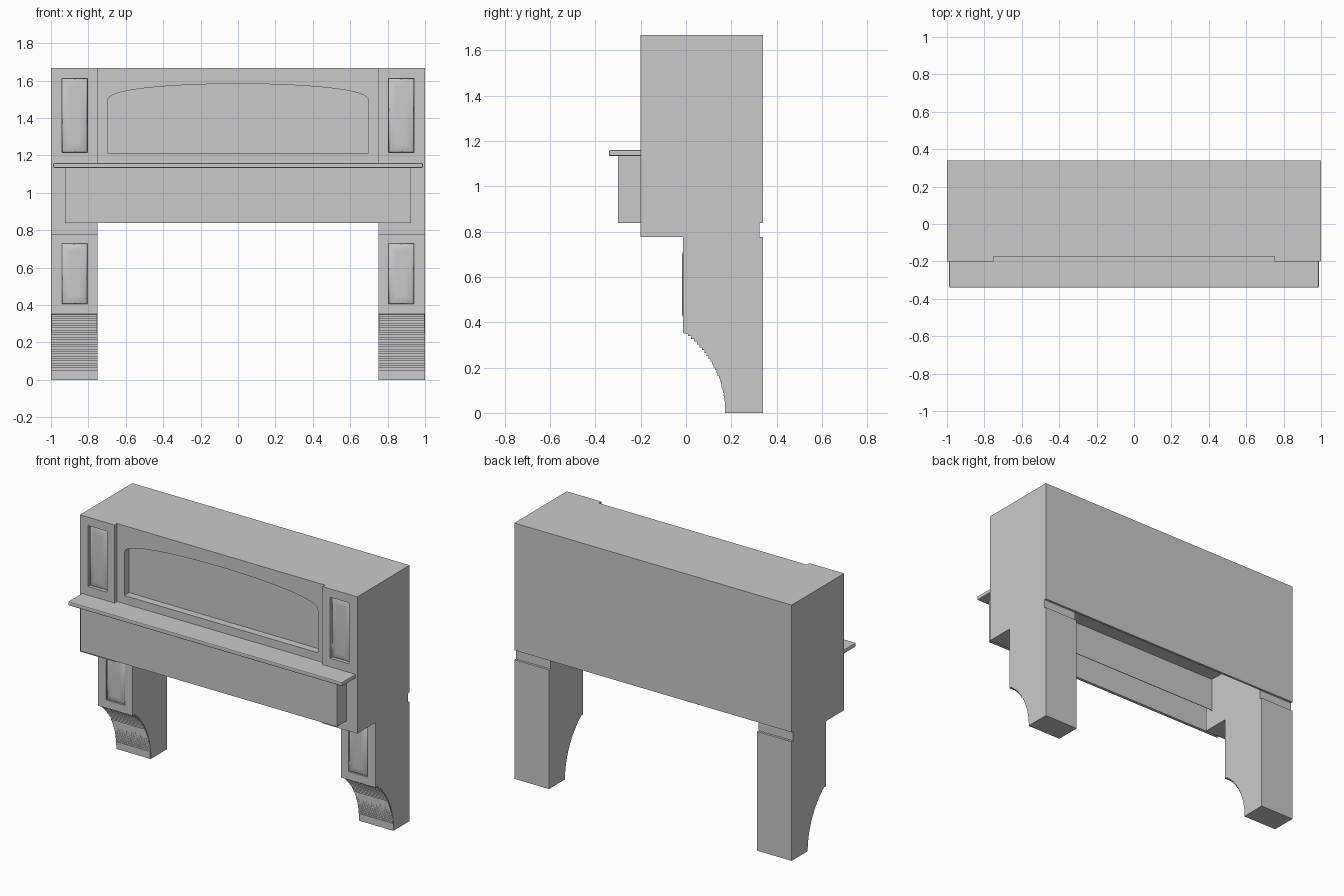
import bpy, bmesh
from math import sin, cos, asin, pi, sqrt

cube = bpy.data.objects.get("Cube")
if cube:
    bpy.data.objects.remove(cube)

grey = bpy.data.materials.new("painted_grey")
grey.use_nodes = True
grey.diffuse_color = (0.59, 0.59, 0.59, 1)
grey.node_tree.nodes["Principled BSDF"].inputs["Base Color"].default_value = (0.59, 0.59, 0.59, 1)


def finish(name, bm):
    bmesh.ops.recalc_face_normals(bm, faces=bm.faces)
    mesh = bpy.data.meshes.new(name)
    bm.to_mesh(mesh)
    bm.free()
    mesh.materials.append(grey)
    obj = bpy.data.objects.new(name, mesh)
    bpy.context.collection.objects.link(obj)
    return obj


def prism(name, outline, axis, a, b):
    """Extrude a 2D outline: axis 'x' takes (y, z) points, axis 'y' takes (x, z)."""
    bm = bmesh.new()
    place = (lambda p, t: (t, p[0], p[1])) if axis == "x" else (lambda p, t: (p[0], t, p[1]))
    face = bm.faces.new([bm.verts.new(place(p, a)) for p in outline])
    moved = bmesh.ops.extrude_face_region(bm, geom=[face])["geom"]
    shift = (b - a, 0, 0) if axis == "x" else (0, b - a, 0)
    bmesh.ops.translate(bm, vec=shift, verts=[g for g in moved if isinstance(g, bmesh.types.BMVert)])
    # The extrusion of a lone face can drop the starting cap
    bmesh.ops.holes_fill(bm, edges=[e for e in bm.edges if e.is_boundary])
    return finish(name, bm)


def box(name, x, y, z):
    x0, x1 = sorted(x)
    return prism(name, [(x0, z[0]), (x1, z[0]), (x1, z[1]), (x0, z[1])], "y", y[0], y[1])


def cut(obj, cutter):
    cutter.hide_render = True
    mod = obj.modifiers.new("recess", "BOOLEAN")
    mod.operation = "DIFFERENCE"
    mod.solver = "EXACT"
    mod.object = cutter
    bpy.context.view_layer.objects.active = obj
    bpy.ops.object.modifier_apply(modifier=mod.name)
    bpy.data.objects.remove(cutter)


def pillow_panel(name, x, z, back, front):
    """Smoothly swelling field panel, built from shrinking rings."""
    bm = bmesh.new()
    x0, x1 = sorted(x)
    rings = []
    for i in range(6):
        t = i / 5
        m = 0.04 * t
        y = back + (front - back) * sin(t * pi / 2)
        rings.append([bm.verts.new(p) for p in (
            (x0 + m, y, z[0] + m), (x1 - m, y, z[0] + m),
            (x1 - m, y, z[1] - m), (x0 + m, y, z[1] - m))])
    bm.faces.new(rings[0])
    bm.faces.new(rings[-1])
    for low, high in zip(rings, rings[1:]):
        for i in range(4):
            j = (i + 1) % 4
            bm.faces.new((low[i], low[j], high[j], high[i]))
    obj = finish(name, bm)
    obj.data.shade_smooth()
    return obj


# Leg side profile with a concave foot
cy, r, foot = -0.279, 0.454, 0.352
top_angle = asin(foot / r)
upper = [(0.34, 0), (0.34, 0.776), (-0.013, 0.776), (-0.013, foot)]
smooth_leg = upper + [(cy + r * cos(top_angle * (1 - i / 24)), r * sin(top_angle * (1 - i / 24)))
                      for i in range(25)]

# The same profile with upright reeds parted by narrow slits
steps, slit = 24, 0.003
reeded_leg = list(upper)
rise = (foot - 0.05) / steps
for i in range(steps + 1):
    z = foot - i * rise
    y = cy + sqrt(r * r - z * z)
    floor = z - rise if i < steps else 0
    reeded_leg += [(y, z - slit), (y, floor)]
    if i < steps:
        next_y = cy + sqrt(r * r - floor * floor)
        inner = max(y, next_y) + 0.008
        reeded_leg += [(inner, floor), (inner, floor - slit)]

for side, s in (("left", 1), ("right", -1)):
    panel_x = (s * 0.805, s * 0.942)

    # Lower leg: reeded core between two thin smooth cheeks
    leg = prism(side + "_leg", reeded_leg, "x", s * 0.754, s * 0.996)
    cut(leg, box("cutter", panel_x, (-0.1, -0.005), (0.405, 0.73)))
    pillow_panel(side + "_leg_panel", panel_x, (0.405, 0.73), -0.005, -0.018)
    prism(side + "_leg_inner_cheek", smooth_leg, "x", s * 0.75, s * 0.754)
    prism(side + "_leg_outer_cheek", smooth_leg, "x", s * 0.996, s)

    # Upper column with recessed panel
    column = box(side + "_column", (s * 0.75, s), (-0.2, 0.325), (0.776, 1.667))
    cut(column, box("cutter", panel_x, (-0.3, -0.18), (1.215, 1.612)))
    pillow_panel(side + "_column_panel", panel_x, (1.215, 1.612), -0.18, -0.192)

    # End board of the mantel beam
    box(side + "_beam_end", (s * 0.905, s * 0.922), (-0.285, -0.2), (0.838, 1.133))

# Back board and hood body
box("back_board", (-1, 1), (0.325, 0.34), (0.838, 1.667))
body = box("hood_body", (-0.75, 0.75), (-0.174, 0.325), (1.12, 1.667))

# Arched recess in the hood front: shallow crown with rounded shoulders
half, low, spring, crown = 0.698, 1.212, 1.49, 0.093
arch = [(-half, low), (half, low)]
for i in range(33):
    a = pi * i / 32
    arch.append((half * cos(a), spring + crown * max(sin(a), 0) ** 0.8))
cut(body, prism("cutter", arch, "y", -0.3, -0.125))

# Thin apron behind the beam
box("hood_apron", (-0.75, 0.75), (-0.144, -0.14), (0.9, 1.12))

# Hollow mantel beam
box("beam_front", (-0.925, 0.925), (-0.3, -0.28), (0.838, 1.133))
box("beam_top", (-0.905, 0.905), (-0.28, -0.15), (1.113, 1.133))

# Mantel shelf with softened edges, reaching back to the recessed hood front
shelf = box("mantel_shelf", (-0.988, 0.988), (-0.34, -0.19), (1.133, 1.159))
soft = shelf.modifiers.new("soft_edge", "BEVEL")
soft.width = 0.006
soft.segments = 2
box("shelf_back", (-0.75, 0.75), (-0.2, -0.165), (1.134, 1.159))
